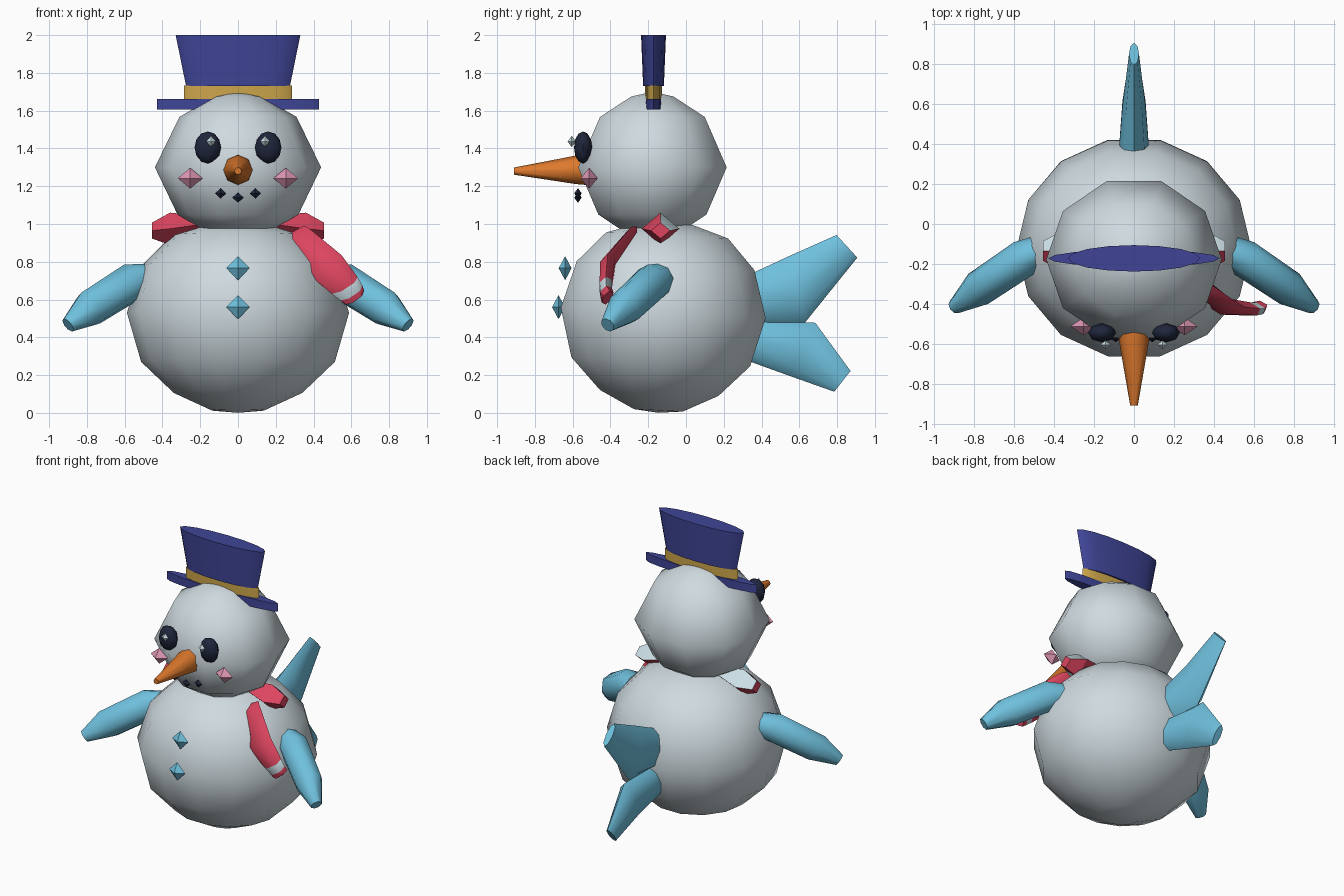
import bpy, bmesh, math
from mathutils import Vector, Matrix

cube = bpy.data.objects.get("Cube")
if cube:
    bpy.data.objects.remove(cube, do_unlink=True)


def material(name, rgb):
    m = bpy.data.materials.new(name)
    m.use_nodes = True
    m.diffuse_color = (*rgb, 1)
    bsdf = next(n for n in m.node_tree.nodes if n.type == 'BSDF_PRINCIPLED')
    bsdf.inputs["Base Color"].default_value = (*rgb, 1)
    return m


SNOW = material("snow", (.62, .70, .74))
BLUE = material("sky blue", (.16, .53, .73))
NAVY = material("hat navy", (.05, .06, .31))
GOLD = material("gold", (.61, .38, .07))
ORANGE = material("carrot orange", (.72, .19, .026))
RED = material("scarf red", (.72, .06, .115))
BLACK = material("coal", (.014, .019, .045))
PINK = material("cheek pink", (.72, .30, .45))
PALE = material("pale blue", (.60, .74, .79))


def finish(name, bm, mats, angle=None):
    """Turn a bmesh into an object; angle sets smooth shading."""
    bmesh.ops.recalc_face_normals(bm, faces=bm.faces)
    mesh = bpy.data.meshes.new(name)
    bm.to_mesh(mesh)
    bm.free()
    ob = bpy.data.objects.new(name, mesh)
    bpy.context.collection.objects.link(ob)
    for m in mats:
        mesh.materials.append(m)
    if angle:
        bpy.ops.object.select_all(action='DESELECT')
        ob.select_set(True)
        bpy.context.view_layer.objects.active = ob
        bpy.ops.object.shade_smooth_by_angle(angle=math.radians(angle))
    return ob


def loft(name, rings, mats, sides=8, angle=50, turn=0.0, band=None):
    """Skin elliptical rings (centre, half axis, half axis); band = pale segment."""
    bm = bmesh.new()
    loops = []
    for c, a, b in rings:
        loop = []
        for i in range(sides):
            t = 2 * math.pi * i / sides + turn
            loop.append(bm.verts.new(Vector(c) + Vector(a) * math.cos(t) + Vector(b) * math.sin(t)))
        loops.append(loop)
    for k, (lo, hi) in enumerate(zip(loops, loops[1:])):
        for i in range(sides):
            j = (i + 1) % sides
            f = bm.faces.new((lo[i], lo[j], hi[j], hi[i]))
            f.material_index = int(k == band)
    bm.faces.new(loops[0])
    bm.faces.new(loops[-1])
    return finish(name, bm, mats, angle)


def lathe(name, profile, y, depth, sides, mat):
    """Closed ball from (radius, height) points, poles first and last."""
    bm = bmesh.new()
    bottom = bm.verts.new((0, y, profile[0][1]))
    top = bm.verts.new((0, y, profile[-1][1]))
    loops = []
    for r, z in profile[1:-1]:
        loops.append([bm.verts.new((r * math.cos(2 * math.pi * i / sides),
                                    y + r * depth * math.sin(2 * math.pi * i / sides), z))
                      for i in range(sides)])
    for i in range(sides):
        j = (i + 1) % sides
        bm.faces.new((bottom, loops[0][j], loops[0][i]))
        bm.faces.new((top, loops[-1][i], loops[-1][j]))
        for lo, hi in zip(loops, loops[1:]):
            bm.faces.new((lo[i], lo[j], hi[j], hi[i]))
    return finish(name, bm, [mat], 89)


def ball(name, loc, size, mat, sides=4, rings=2, angle=None):
    """Low-poly ball; the default is an eight-faced gem."""
    bm = bmesh.new()
    bmesh.ops.create_uvsphere(bm, u_segments=sides, v_segments=rings, radius=1,
                              matrix=Matrix.Translation(loc) @ Matrix.Diagonal((*size, 1)))
    return finish(name, bm, [mat], angle)


# Body, tipped slightly back, and head
body = lathe("body", [(0, 0), (.14, .013), (.34, .105), (.513, .27), (.588, .53),
                      (.51, .78), (.35, .94), (.15, 1.0), (0, 1.02)], -.122, .947, 14, SNOW)
pivot = Matrix.Translation((0, -.122, .5))
body.data.transform(pivot @ Matrix.Rotation(-.05, 4, 'X') @ pivot.inverted())
lathe("head", [(0, .95), (.18, .967), (.32, 1.05), (.44, 1.3), (.31, 1.567),
               (.125, 1.675), (0, 1.7)], -.178, .94, 10, SNOW)

# Flat top hat
def hat_part(name, low, high, mat):
    loft(name, [((0, -.172, z), (w, 0, 0), (0, d, 0)) for z, w, d in (low, high)],
         [mat], sides=16, angle=40)


hat_part("hat_brim", (1.605, .43, .043), (1.662, .43, .043), NAVY)
hat_part("hat_band", (1.66, .285, .044), (1.732, .285, .044), GOLD)
hat_part("hat_crown", (1.73, .275, .055), (2.0, .33, .066), NAVY)

# Carrot nose
loft("nose", [((0, y, z), (r, 0, 0), (0, 0, r)) for y, z, r in
              ((-.53, 1.287, .08), (-.58, 1.287, .076), (-.91, 1.28, .019))], [ORANGE])

# Face, mirrored
for side, s in (("left", 1), ("right", -1)):
    ball(side + "_eye", (s * .16, -.545, 1.405), (.07, .048, .085), BLACK, 8, 6, 60)
    ball(side + "_eye_glint", (s * .143, -.605, 1.437), (.026, .022, .03), PALE)
    ball(side + "_cheek", (s * .253, -.513, 1.242), (.066, .045, .055), PINK)
for i in (-1, 0, 1):
    ball("mouth_pebble", (i * .092, -.572, 1.14 + abs(i) * .022), (.03, .02, .028), BLACK)

# Buttons
for name, y, z in (("upper_button", -.64, .766), ("lower_button", -.675, .56)):
    ball(name, (0, y, z), (.062, .034, .064), BLUE)

# Flippers
for side, s in (("left", 1), ("right", -1)):
    rings = []
    for x, y, z, r in ((.44, -.12, .72, .085), (.55, -.17, .70, .105),
                       (.78, -.325, .555, .10), (.90, -.415, .465, .042)):
        up = Vector((s * .5, -.3, .82)).normalized()
        across = Vector((s * .55, .83, 0)).normalized()
        rings.append(((s * x, y, z), up * r, across * r * .9))
    loft(side + "_flipper", rings, [BLUE])

# Tail flukes: rings lie across each fluke
loft("upper_fluke", [((0, .34, .60), (0, -.01, .13), (.078, 0, 0)),
                     ((0, .59, .655), (0, -.04, .177), (.058, 0, 0)),
                     ((0, .852, .882), (0, -.055, .06), (.025, 0, 0))], [BLUE])
loft("lower_fluke", [((0, .34, .385), (0, .01, .11), (.078, 0, 0)),
                     ((0, .615, .337), (0, .07, .14), (.058, 0, 0)),
                     ((0, .828, .167), (0, .043, .055), (.025, 0, 0))], [BLUE])

# Scarf wrap crossing the neck, pale along its upper back edge
wrap = loft("scarf_wrap", [((x, -.135, z), (0, .1 * r, 0), (0, 0, .085 * r)) for x, z, r in
                           ((-.455, .965, .5), (-.36, .975, 1), (-.18, 1.0, .5),
                            (.18, 1.0, .5), (.36, .975, 1), (.455, .965, .5))],
            [RED, PALE], sides=4, angle=30)
for p in wrap.data.polygons:
    p.material_index = int(p.normal.y > .25 and p.normal.z > .25 and abs(p.center.x) > .2)

# Hanging scarf end with a pale stripe
loft("scarf_end", [((.315, -.29, .955), (.052, 0, .03), (0, .035, .02)),
                   ((.46, -.415, .785), (.088, 0, .05), (-.02, .045, .01)),
                   ((.565, -.425, .675), (.068, 0, .045), (-.02, .038, .01)),
                   ((.60, -.422, .635), (.058, 0, .04), (-.02, .034, .01)),
                   ((.62, -.415, .61), (.048, .01, .036), (-.015, .03, .01))],
     [RED, PALE], sides=6, band=2)
